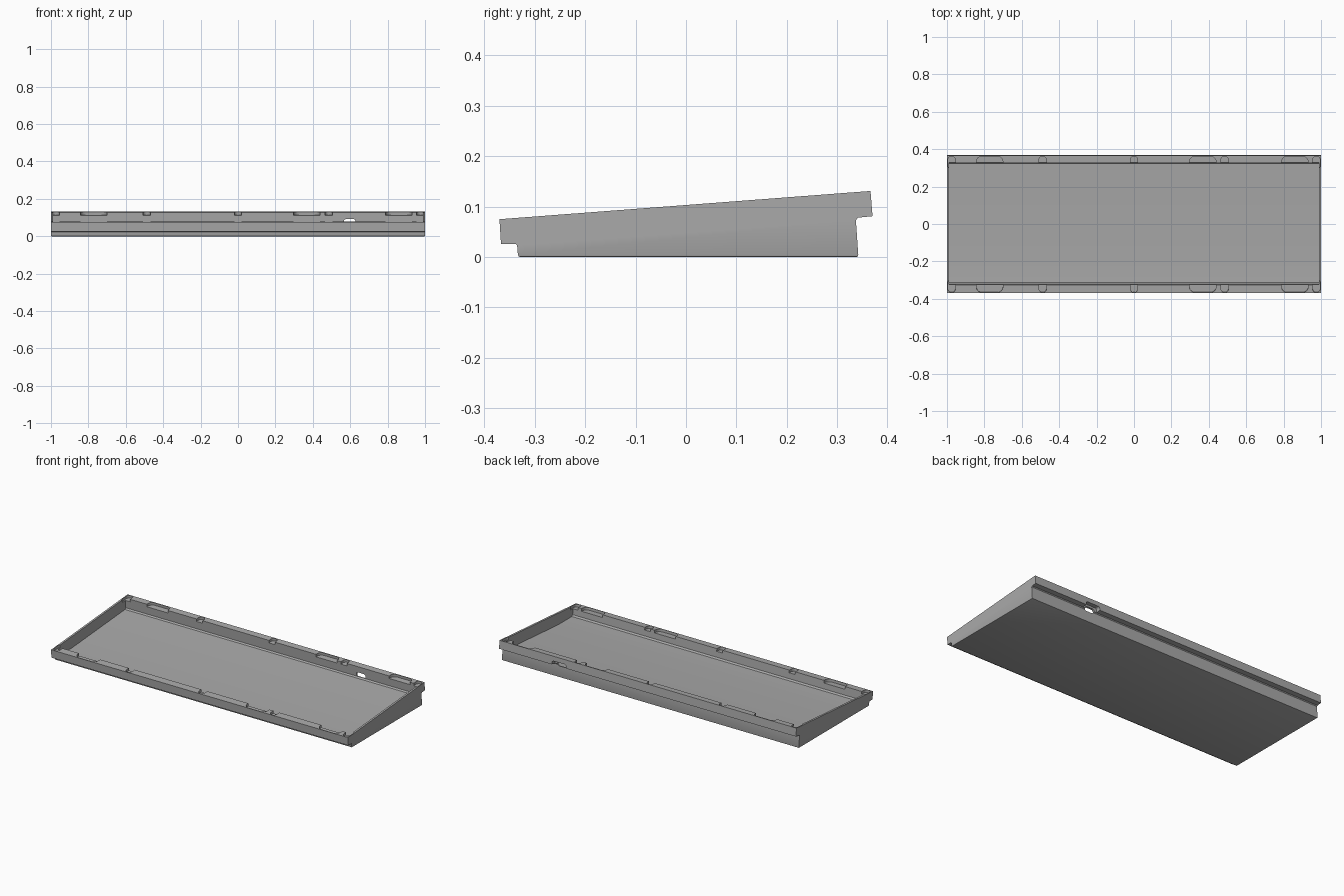
import bpy, bmesh, math
from mathutils import Matrix, Vector

cube = bpy.data.objects.get("Cube")
if cube:
    bpy.data.objects.remove(cube, do_unlink=True)

TILT = math.atan2(0.056, 0.736)
RIM = Matrix.Translation((0, -0.002, 0.103)) @ Matrix.Rotation(TILT, 4, 'X')

grey = bpy.data.materials.new("case grey")
grey.use_nodes = True
COLOR = (0.4, 0.4, 0.4, 1)
grey.diffuse_color = COLOR
grey.node_tree.nodes["Principled BSDF"].inputs["Base Color"].default_value = COLOR


def prism(bm, points, offset):
    """Extrude a closed outline of 3D points along an offset."""
    face = bm.faces.new([bm.verts.new(p) for p in points])
    ext = bmesh.ops.extrude_face_region(bm, geom=[face])
    moved = [v for v in ext["geom"] if isinstance(v, bmesh.types.BMVert)]
    bmesh.ops.translate(bm, verts=moved, vec=offset)


def finish(bm, name):
    bmesh.ops.recalc_face_normals(bm, faces=bm.faces)
    mesh = bpy.data.meshes.new(name)
    bm.to_mesh(mesh)
    bm.free()
    mesh.materials.append(grey)
    obj = bpy.data.objects.new(name, mesh)
    bpy.context.collection.objects.link(obj)
    return obj


def side_prism(name, profile, half):
    bm = bmesh.new()
    prism(bm, [(-half, y, z) for y, z in profile], Vector((2 * half, 0, 0)))
    return bm


def rounded(w, h, r, steps=6):
    """Rounded rectangle outline centred on the origin."""
    pts = []
    for k, (sx, sy) in enumerate([(1, 1), (-1, 1), (-1, -1), (1, -1)]):
        for i in range(steps + 1):
            a = math.pi / 2 * (k + i / steps)
            pts.append((sx * (w / 2 - r) + r * math.cos(a),
                        sy * (h / 2 - r) + r * math.sin(a)))
    return pts


def cut(target, cutter):
    cutter.hide_render = True
    mod = target.modifiers.new("cut", 'BOOLEAN')
    mod.operation = 'DIFFERENCE'
    mod.solver = 'EXACT'
    mod.object = cutter
    bpy.context.view_layer.objects.active = target
    bpy.ops.object.modifier_apply(modifier=mod.name)
    bpy.data.objects.remove(cutter, do_unlink=True)


# Wedge shell with overhanging front and back lips
shell = [(-0.37, 0.075), (-0.367, 0.026), (-0.338, 0.026), (-0.335, 0.023),
         (-0.333, 0), (0.342, 0), (0.337, 0.073), (0.341, 0.078),
         (0.37, 0.081), (0.366, 0.131)]
bm = side_prism("case", shell, 1.0)
bottom = [e for e in bm.edges if all(v.co.z < 0.001 for v in e.verts)]
bmesh.ops.bevel(bm, geom=bottom, offset=0.004, segments=2, profile=0.5, affect='EDGES')
case = finish(bm, "keyboard_case")

# Tray cavity: level strip at the front, then a floor parallel to the rim
cavity = [(-0.329, 0.128), (-0.321, 0.028), (-0.313, 0.0195), (-0.18, 0.0195),
          (0.324, 0.058), (0.331, 0.066), (0.323, 0.178)]
cut(case, finish(side_prism("cavity", cavity, 0.988), "cavity_cutter"))

# Rounded pockets along both rims
bm = bmesh.new()
small = [(x, 0.04, 0.0195) for x in (-0.975, -0.488, 0, 0.485, 0.975)]
large = [(x, 0.142, 0.03) for x in (-0.772, 0.368, 0.86)]
for side in (-1, 1):
    for x, width, radius in small + large:
        outline = [RIM @ Vector((x + px, side * 0.33 + py, -0.016))
                   for px, py in rounded(width, 0.07, radius)]
        prism(bm, outline, RIM.to_3x3() @ Vector((0, 0, 0.05)))
cut(case, finish(bm, "pocket_cutter"))

# Cable port: a recess in the back lip and a slot through the wall
for name, w, h, r, z, y in (("recess", 0.095, 0.05, 0.012, 0.078, 0.342),
                            ("slot", 0.062, 0.026, 0.0125, 0.079, 0.30)):
    bm = bmesh.new()
    prism(bm, [(0.597 + px, y, z + pz) for px, pz in rounded(w, h, r)],
          Vector((0, 0.1, 0)))
    cut(case, finish(bm, name + "_cutter"))

# Crisp edges, smooth round corners
bpy.ops.object.select_all(action='DESELECT')
case.select_set(True)
bpy.context.view_layer.objects.active = case
bpy.ops.object.shade_smooth_by_angle(angle=math.radians(25))
